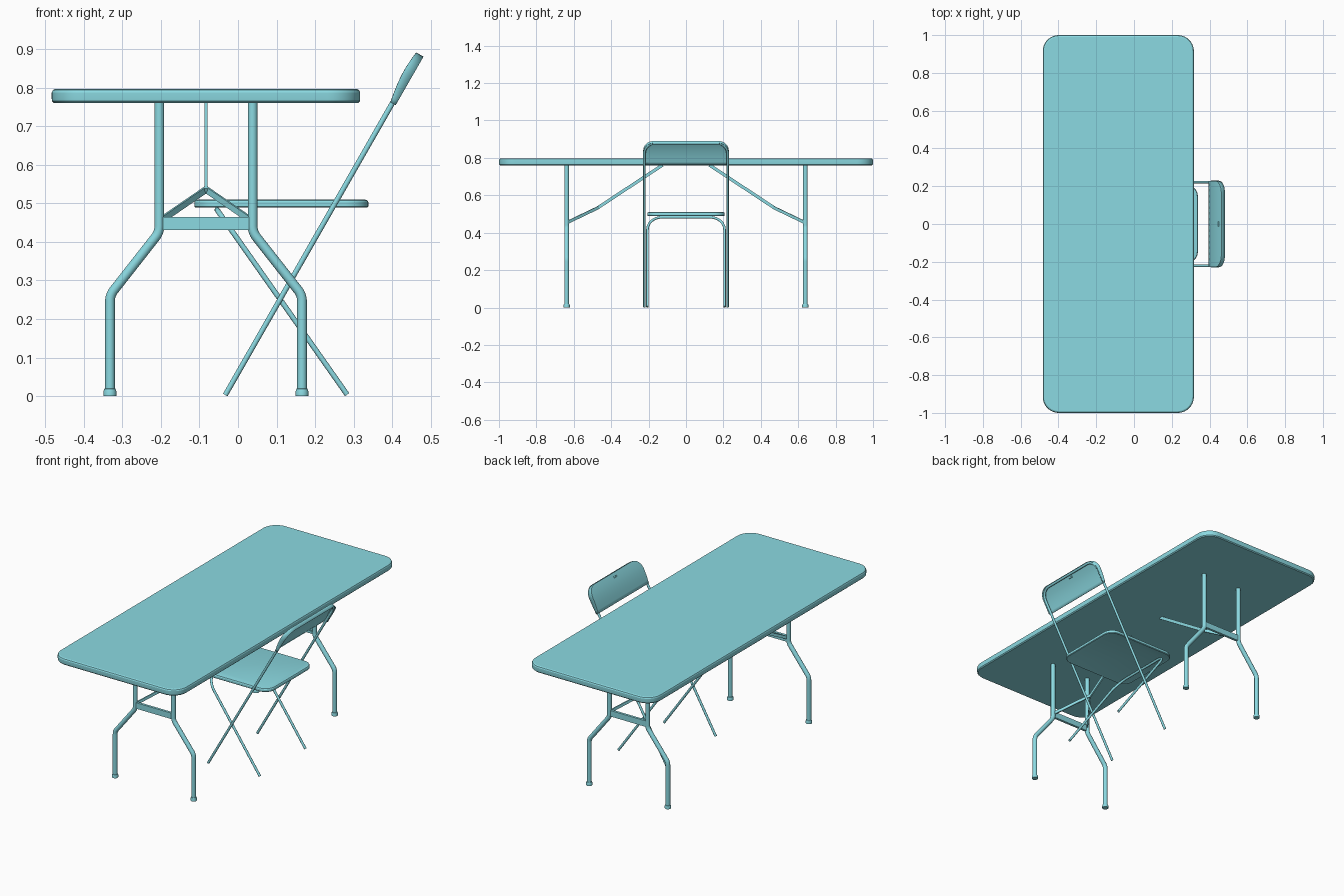
import bpy, bmesh, math
from mathutils import Vector, Matrix

if "Cube" in bpy.data.objects:
    bpy.data.objects.remove(bpy.data.objects["Cube"])

CX = -0.083          # table centre line in x
teal = bpy.data.materials.new("teal")
teal.diffuse_color = (0.26, 0.70, 0.76, 1)
teal.use_nodes = True
teal.node_tree.nodes["Principled BSDF"].inputs["Base Color"].default_value = teal.diffuse_color


def finish(bm, name, angle=35):
    bmesh.ops.recalc_face_normals(bm, faces=bm.faces)
    me = bpy.data.meshes.new(name)
    bm.to_mesh(me)
    bm.free()
    me.materials.append(teal)
    ob = bpy.data.objects.new(name, me)
    bpy.context.collection.objects.link(ob)
    bpy.ops.object.select_all(action='DESELECT')
    ob.select_set(True)
    bpy.context.view_layer.objects.active = ob
    bpy.ops.object.shade_smooth_by_angle(angle=math.radians(angle))
    return ob


def rounded_path(pts, r, n=8):
    """Replace the inner corners of a polyline with smooth bends."""
    pts = [Vector(p) for p in pts]
    out = [pts[0]]
    for a, b, c in zip(pts, pts[1:], pts[2:]):
        p, q = b + (a - b).normalized() * r, b + (c - b).normalized() * r
        # circular bend from a weighted quadratic
        w = math.cos(((b - a).angle(c - b)) / 2)
        for i in range(n + 1):
            t = i / n
            k0, k1, k2 = (1 - t) ** 2, 2 * t * (1 - t) * w, t * t
            out.append((p * k0 + b * k1 + q * k2) / (k0 + k1 + k2))
    return out + [pts[-1]]


def skin(bm, rings):
    for a, b in zip(rings, rings[1:]):
        for k in range(len(a)):
            j = (k + 1) % len(a)
            bm.faces.new((a[k], a[j], b[j], b[k]))
    bm.faces.new(rings[0])
    bm.faces.new(rings[-1])


def tube(name, pts, radius, bend, side, sides=16):
    """Sweep a circle along a planar path; side is the plane normal."""
    path = rounded_path(pts, bend)
    side = Vector(side).normalized()
    bm = bmesh.new()
    rings = []
    for i, p in enumerate(path):
        d = (path[min(i + 1, len(path) - 1)] - path[max(i - 1, 0)]).normalized()
        up = side.cross(d)
        rings.append([bm.verts.new(p + radius * (math.cos(a) * side + math.sin(a) * up))
                      for a in (2 * math.pi * k / sides for k in range(sides))])
    skin(bm, rings)
    return finish(bm, name)


def slab(name, x0, x1, hy, r, profile, n=10):
    """Rounded rectangle stacked through (inset, z) steps."""
    bm = bmesh.new()
    rings = []
    cx, hx = (x0 + x1) / 2, (x1 - x0) / 2
    for inset, z in profile:
        ring = []
        for q, (sx, sy) in enumerate([(1, 1), (-1, 1), (-1, -1), (1, -1)]):
            for i in range(n + 1):
                a = math.pi / 2 * (q + i / n)
                ring.append(bm.verts.new((cx + sx * (hx - r) + (r - inset) * math.cos(a),
                                          sy * (hy - r) + (r - inset) * math.sin(a), z)))
        rings.append(ring)
    skin(bm, rings)
    return finish(bm, name, 20)


def bar(name, a, b, width, height):
    """Flat bar from a to b; width is horizontal, height is the upright side."""
    a, b = Vector(a), Vector(b)
    d = (b - a).normalized()
    h = d.cross(Vector((0, 0, 1))).normalized()
    u = h.cross(d)
    m = Matrix((d * (b - a).length, h * width, u * height)).transposed().to_4x4()
    bm = bmesh.new()
    bmesh.ops.create_cube(bm, size=1, matrix=Matrix.Translation((a + b) / 2) @ m)
    return finish(bm, name)


# Table top
slab("table_top", -0.483, 0.317, 1.0, 0.085,
     [(0.006, 0.760), (0.001, 0.765), (0, 0.771),
      (0, 0.788), (0.003, 0.794), (0.010, 0.797)])

# Table legs, feet, crossbars and folding braces
for sy, end in ((-1, "front"), (1, "rear")):
    y = 0.638 * sy
    for sx, hand in ((-1, "left"), (1, "right")):
        tube(f"table_leg_{end}_{hand}",
             [(CX + sx * 0.121, y, 0.765), (CX + sx * 0.121, y, 0.425),
              (CX + sx * 0.249, y, 0.262), (CX + sx * 0.249, y, 0.004)],
             0.0125, 0.016, (0, 1, 0))
        bm = bmesh.new()
        rings = [[bm.verts.new((CX + sx * 0.249 + r * math.cos(k * math.pi / 10),
                                y + r * math.sin(k * math.pi / 10), z)) for k in range(20)]
                 for r, z in ((0.0165, 0), (0.0165, 0.013), (0.0145, 0.019), (0.012, 0.020))]
        skin(bm, rings)
        finish(bm, f"table_foot_{end}_{hand}")
        bar(f"brace_arm_{end}_{hand}", (CX + sx * 0.115, y - sy * 0.008, 0.457),
            (CX, 0.465 * sy, 0.536), 0.007, 0.016)
    bar(f"crossbar_{end}", (CX - 0.115, y, 0.448), (CX + 0.115, y, 0.448), 0.014, 0.034)
    bar(f"brace_strut_{end}", (CX, 0.475 * sy, 0.531), (CX, 0.125 * sy, 0.762), 0.008, 0.017)

# Chair frame: long hoop carries the backrest, short hoop carries the seat
foot = Vector((-0.033, 0, 0.003))
t = Vector((0.497, 0, 0.868)).normalized()
nrm = Vector((t.z, 0, -t.x))
Y = Vector((0, 1, 0))
L = 1.009
tube("chair_long_hoop", [foot - Y * 0.222, foot + t * L - Y * 0.222,
                         foot + t * L + Y * 0.222, foot + Y * 0.222], 0.0068, 0.06, nrm)
low, high = Vector((0.283, 0, 0.004)), Vector((-0.054, 0, 0.483))
t2 = (high - low).normalized()
tube("chair_short_hoop", [low - Y * 0.206, high - Y * 0.206,
                          high + Y * 0.206, low + Y * 0.206], 0.0068, 0.08,
     (t2.z, 0, -t2.x))

# Chair seat
slab("chair_seat", -0.113, 0.338, 0.207, 0.06,
     [(0.012, 0.492), (0.003, 0.489), (0, 0.492), (0, 0.503), (0.003, 0.508), (0.010, 0.510)])

# Backrest: pressed shell with rounded top corners, a flange and a small dimple
H, W, R = 0.144, 0.228, 0.06
base = foot + t * (L + 0.007 - H)
cols = 15
heights = [(H - R) * i / 5 for i in range(5)] + \
          [H - R + R * math.sin(math.pi / 2 * i / 8) for i in range(9)]
bm = bmesh.new()
grid = []
for v in heights:
    c = max(0, v - (H - R))
    w = W - R + math.sqrt(max(0, R * R - c * c))
    depth = 0.005 + 0.010 * math.sin(math.pi * min(1, v / H) * 0.8)
    grid.append([bm.verts.new(base + t * v - nrm * depth + Y * w * (2 * j / cols - 1))
                 for j in range(cols + 1)])
cells = {}
for i in range(len(grid) - 1):
    for j in range(cols):
        cells[i, j] = bm.faces.new((grid[i][j], grid[i][j + 1], grid[i + 1][j + 1], grid[i + 1][j]))
# the bottom edge stays open, the sides and top get the flange
rim = [e for e in bm.edges if e.is_boundary and not all(v in grid[0] for v in e.verts)]
new = bmesh.ops.extrude_edge_only(bm, edges=rim)["geom"]
for v in (g for g in new if isinstance(g, bmesh.types.BMVert)):
    v.co += nrm * (0.010 - (v.co - base).dot(nrm))
bmesh.ops.inset_individual(bm, faces=[cells[8, cols // 2]], thickness=0.002, depth=0)
for v in cells[8, cols // 2].verts:
    v.co += nrm * 0.004
back = finish(bm, "chair_backrest")
mod = back.modifiers.new("thickness", 'SOLIDIFY')
mod.thickness = 0.002
mod.offset = 0
